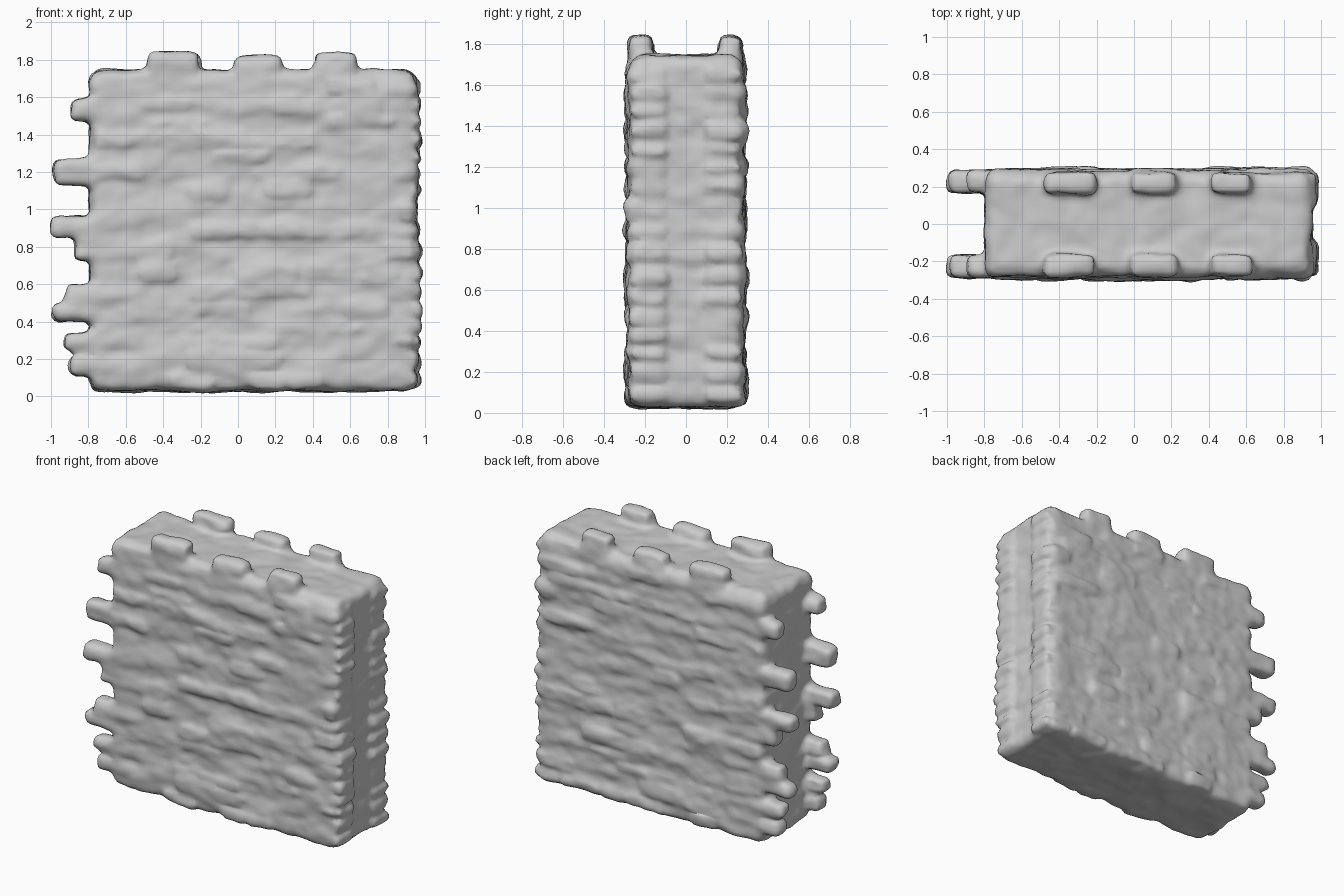
import bpy, bmesh, random
from mathutils import Vector, noise

if "Cube" in bpy.data.objects:
    bpy.data.objects.remove(bpy.data.objects["Cube"])

random.seed(7)


def box(bm, x0, x1, y0, y1, z0, z1, bevel):
    """Add one rounded block to the mesh."""
    verts = bmesh.ops.create_cube(bm, size=1)["verts"]
    for v in verts:
        v.co = Vector(((x0 + x1) / 2 + v.co.x * (x1 - x0),
                       (y0 + y1) / 2 + v.co.y * (y1 - y0),
                       (z0 + z1) / 2 + v.co.z * (z1 - z0)))
    edges = list({e for v in verts for e in v.link_edges})
    bmesh.ops.bevel(bm, geom=edges, offset=bevel, segments=2, profile=0.5, affect='EDGES')


bm = bmesh.new()

# Main wall body
box(bm, -0.79, 0.945, -0.275, 0.275, 0.03, 1.74, 0.05)

# Toothed stones on the left end: bottom, top, tip x (front and back leaf)
TEETH = [(0.11, 0.21, -0.90), (0.25, 0.34, -0.93), (0.40, 0.49, -0.99),
         (0.50, 0.60, -0.92), (0.73, 0.87, -0.87), (0.855, 0.965, -1.00),
         (1.13, 1.265, -0.985), (1.48, 1.585, -0.89)]
for z0, z1, tip in TEETH:
    for s in (-1, 1):
        ya, yb = sorted((s * 0.17, s * 0.285))
        box(bm, tip, -0.5, ya, yb, z0, z1, 0.025)

# Raised stones along the top edges
for x0, x1, top in [(-0.48, -0.21, 1.84), (-0.02, 0.23, 1.825), (0.41, 0.635, 1.835)]:
    for s in (-1, 1):
        ya, yb = sorted((s * 0.165, s * 0.275))
        box(bm, x0, x1, ya, yb, 1.6, top, 0.03)

# Slightly proud stones in courses over the front, back and right end
z = 0.04
while z < 1.64:
    h = random.uniform(0.08, 0.13)
    for s in (-1, 1):
        x = -0.77
        while x < 0.9:
            w = random.uniform(0.18, 0.36)
            if random.random() < 0.5:
                out = random.uniform(0.282, 0.3)
                ya, yb = sorted((s * 0.2, s * out))
                box(bm, x, min(x + w, 0.94), ya, yb, z, z + h * 0.9, 0.02)
            x += w
        ya, yb = sorted((s * 0.1, s * 0.27))
        box(bm, 0.7, random.uniform(0.955, 0.985), ya, yb, z + 0.01, z + h * 0.8, 0.02)
    z += h

mesh = bpy.data.meshes.new("stone_wall")
bm.to_mesh(mesh)
bm.free()
wall = bpy.data.objects.new("stone_wall", mesh)
bpy.context.collection.objects.link(wall)
bpy.context.view_layer.objects.active = wall
wall.select_set(True)

# Fuse the stones into one worn skin
remesh = wall.modifiers.new("fuse", 'REMESH')
remesh.mode = 'VOXEL'
remesh.voxel_size = 0.022
smooth = wall.modifiers.new("wear", 'SMOOTH')
smooth.factor = 0.5
smooth.iterations = 3
for name in ("fuse", "wear"):
    bpy.ops.object.modifier_apply(modifier=name)

# Uneven weathering, stretched along the courses
bm = bmesh.new()
bm.from_mesh(wall.data)
bm.normal_update()
moves = []
for v in bm.verts:
    p = v.co
    n = noise.noise(Vector((p.x * 5, p.y * 6, p.z * 11)))
    n += 0.5 * noise.noise(Vector((p.x * 13 + 9, p.y * 13, p.z * 22)))
    moves.append(v.normal * (0.003 + n * 0.014))
for v, d in zip(bm.verts, moves):
    v.co += d
bm.to_mesh(wall.data)
bm.free()

bpy.ops.object.shade_smooth()
